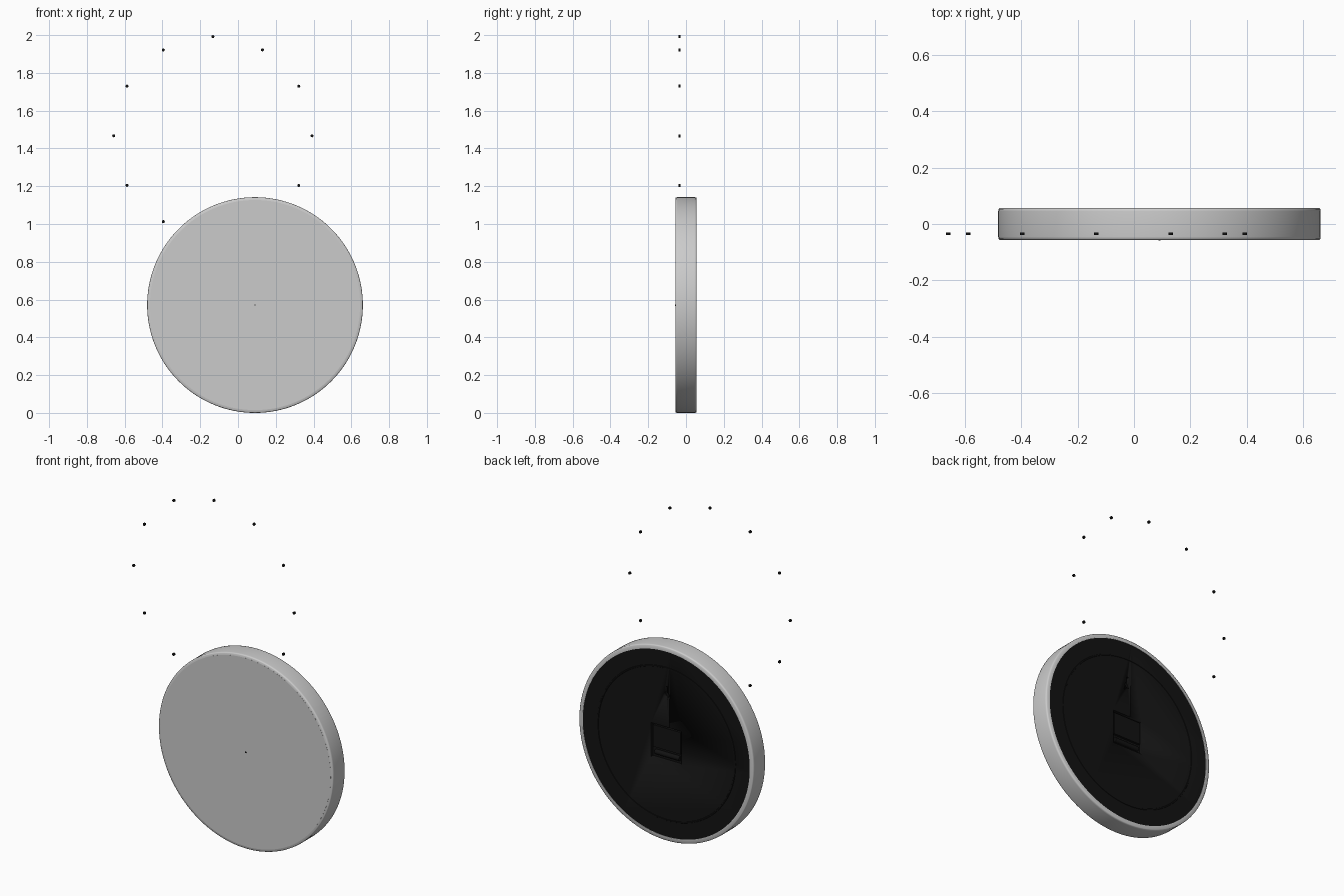
import bpy, math
from mathutils import Matrix

if "Cube" in bpy.data.objects:
    bpy.data.objects.remove(bpy.data.objects["Cube"])

CX, CZ, R = 0.09, 0.571, 0.571      # disc centre and radius
RX, RZ, RR = -0.133, 1.467, 0.525   # ring of hour markers

black = bpy.data.materials.new("black")
black.diffuse_color = (0.006, 0.006, 0.006, 1)
black.use_nodes = True
black.node_tree.nodes["Principled BSDF"].inputs["Base Color"].default_value = black.diffuse_color


def finish(ob, name, mat=None, angle=35):
    ob.name = name
    if mat:
        ob.data.materials.append(mat)
    bpy.ops.object.select_all(action='DESELECT')
    ob.select_set(True)
    bpy.context.view_layer.objects.active = ob
    bpy.ops.object.shade_smooth_by_angle(angle=math.radians(angle))
    return ob


def lathe(name, profile, closed=False, mat=None, seg=128, angle=35):
    """Revolve (radius, y) points round the y axis of the disc."""
    n = len(profile)
    verts = [(CX + r * math.cos(2 * math.pi * i / seg), y, CZ + r * math.sin(2 * math.pi * i / seg))
             for i in range(seg) for r, y in profile]
    faces = []
    for i in range(seg):
        a, b = i * n, (i + 1) % seg * n
        for j in range(n if closed else n - 1):
            k = (j + 1) % n
            faces.append((a + j, a + k, b + k, b + j))
    me = bpy.data.meshes.new(name)
    me.from_pydata(verts, [], faces)
    ob = bpy.data.objects.new(name, me)
    bpy.context.collection.objects.link(ob)
    return finish(ob, name, mat, angle)


def disc(name, x, z, r, y0, y1, mat=None, seg=128):
    bpy.ops.mesh.primitive_cylinder_add(vertices=seg, radius=r, depth=y1 - y0,
                                        location=(x, (y0 + y1) / 2, z), rotation=(math.pi / 2, 0, 0))
    return finish(bpy.context.object, name, mat)


def box(name, x, z, w, h, y0, y1, mat=None):
    bpy.ops.mesh.primitive_cube_add(size=1)
    ob = bpy.context.object
    ob.data.transform(Matrix.Diagonal((w, y1 - y0, h, 1)))
    ob.location = (x, (y0 + y1) / 2, z)
    return finish(ob, name, mat)


def cut(target, cutter):
    m = target.modifiers.new("cut", 'BOOLEAN')
    m.operation, m.solver, m.object = 'DIFFERENCE', 'EXACT', cutter
    cutter.hide_render = True
    cutter.hide_set(True)


# outer rim with softly rounded edges
half = [(0.546, 0.056), (0.566, 0.056), (0.570, 0.053), (R, 0.045)]
profile = [(r, -y) for r, y in half] + [(R, 0)] + half[::-1]
lathe("rim", profile, closed=True, angle=60)

# front cover and the dial behind it
disc("front_cover", CX, CZ, 0.556, -0.0565, -0.051)
disc("dial", CX, CZ, 0.546, -0.030, -0.026)
disc("spindle", CX, CZ, 0.004, -0.058, -0.026, black, 16)

# black back plate with battery bay and hanging slot
back = disc("back_plate", CX, CZ, 0.547, 0.020, 0.054, black)
cut(back, box("battery_bay_cutter", CX, CZ, 0.20, 0.20, 0.036, 0.08))
cut(back, disc("hanger_hole_cutter", CX, CZ + 0.29, 0.017, 0.036, 0.08, seg=24))
cut(back, box("hanger_slot_cutter", CX, CZ + 0.315, 0.014, 0.05, 0.036, 0.08))

# raised ring on the back, movement cover and battery
lathe("back_ring", [(0.444, 0.053), (0.446, 0.056), (0.452, 0.056), (0.454, 0.053)], mat=black)
box("movement_cover", CX, CZ + 0.025, 0.18, 0.13, 0.034, 0.050, black)
bpy.ops.mesh.primitive_cylinder_add(vertices=24, radius=0.014, depth=0.16,
                                    location=(CX, 0.040, CZ - 0.07), rotation=(0, math.pi / 2, 0))
finish(bpy.context.object, "battery", black)

# ring of twelve hour markers, offset up and to the left of the disc
for i in range(12):
    a = i * math.pi / 6
    disc("hour_marker", RX + RR * math.sin(a), RZ + RR * math.cos(a), 0.008, -0.039, -0.030, black, 16)
